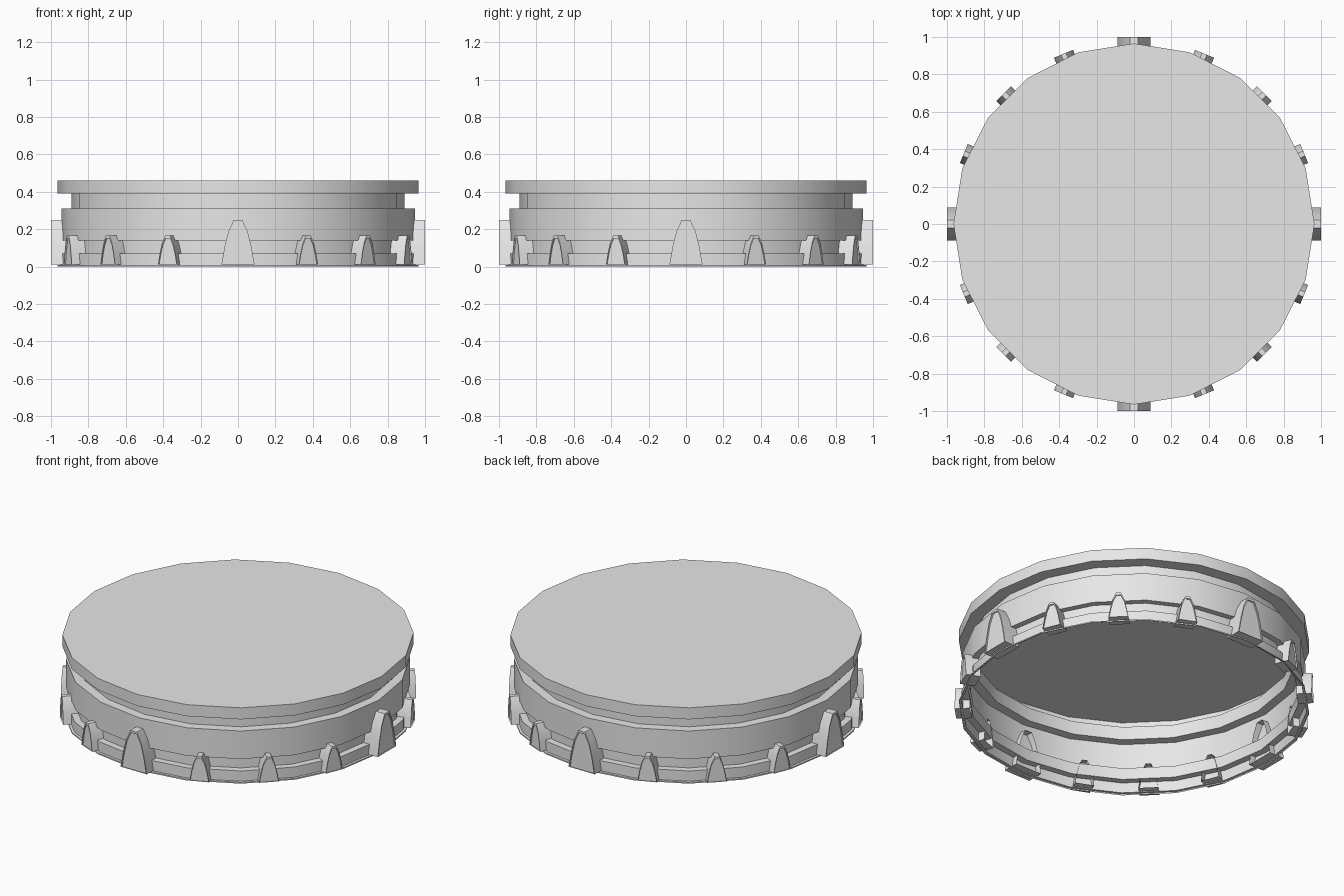
import bpy, bmesh, math
from mathutils import Matrix

cube = bpy.data.objects.get("Cube")
if cube:
    bpy.data.objects.remove(cube, do_unlink=True)

grey = bpy.data.materials.new("plain grey")
grey.use_nodes = True
grey.diffuse_color = (0.8, 0.8, 0.8, 1)
grey.node_tree.nodes["Principled BSDF"].inputs["Base Color"].default_value = (0.8, 0.8, 0.8, 1)


def make_object(name, bm):
    """Turn a bmesh into a shaded object."""
    mesh = bpy.data.meshes.new(name)
    bm.to_mesh(mesh)
    bm.free()
    mesh.materials.append(grey)
    obj = bpy.data.objects.new(name, mesh)
    bpy.context.collection.objects.link(obj)
    bpy.ops.object.select_all(action='DESELECT')
    obj.select_set(True)
    bpy.context.view_layer.objects.active = obj
    bpy.ops.object.shade_smooth_by_angle(angle=math.radians(30))
    return obj


# Stepped drum wall: thin shell, open below and closed on top
SIDES = 20
profile = [(0.965, 0), (0.965, 0.008), (0.95, 0.008), (0.95, 0.07), (0.91, 0.07),
           (0.91, 0.14), (0.945, 0.14), (0.945, 0.31), (0.89, 0.31), (0.89, 0.39),
           (0.965, 0.39), (0.965, 0.46)]
bm = bmesh.new()
rings = []
for r, z in profile:
    angles = [2 * math.pi * i / SIDES for i in range(SIDES)]
    rings.append([bm.verts.new((r * math.cos(a), r * math.sin(a), z)) for a in angles])
for low, high in zip(rings, rings[1:]):
    for i in range(SIDES):
        j = (i + 1) % SIDES
        bm.faces.new((low[i], low[j], high[j], high[i]))
bm.faces.new(rings[-1])
make_object("drum_shell", bm)


def arch_stud(name, angle, half_width, height, front, back):
    """Arched stud with a thin raised border, open at the back."""
    half = [1, 0.93, 0.8, 0.58, 0.25]
    us = half + [-u for u in reversed(half)]
    base = 0.012

    def loop(x, shrink, drop):
        return [bm.verts.new((x, u * half_width * shrink,
                              base + (height - base - drop) * (1 - abs(u) ** 2.3) / (1 - 0.25 ** 2.3)))
                for u in us]

    bm = bmesh.new()
    loops = [loop(back, 1, 0), loop(front, 1, 0),
             loop(front, 0.93, 0.014), loop(front - 0.008, 0.93, 0.014)]
    for a, b in zip(loops, loops[1:]):
        for i in range(len(us)):
            j = (i + 1) % len(us)
            bm.faces.new((a[i], b[i], b[j], a[j]))
    bm.faces.new(loops[-1])
    bmesh.ops.recalc_face_normals(bm, faces=bm.faces)
    bm.transform(Matrix.Rotation(angle, 4, 'Z'))
    make_object(name, bm)


# Ring of studs: a large one on each axis, three small ones between
for k in range(16):
    angle = k * math.pi / 8
    if k % 4 == 0:
        arch_stud(f"large_stud_{k}", angle, 0.088, 0.25, 1.0, 0.9)
    else:
        arch_stud(f"small_stud_{k}", angle, 0.055, 0.165, 0.985, 0.9)
